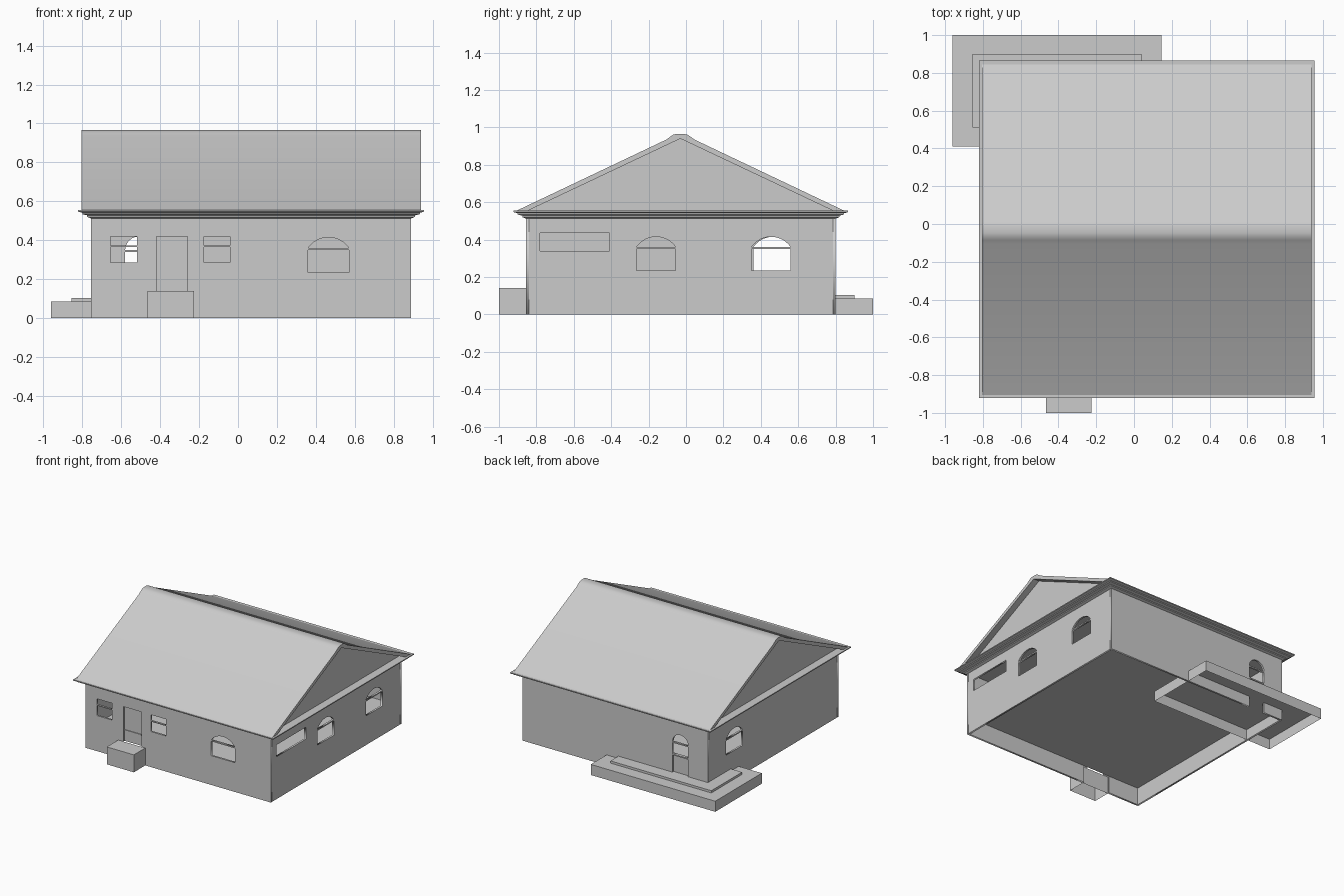
import bpy, bmesh, math
from mathutils import Matrix

cube = bpy.data.objects.get("Cube")
if cube:
    bpy.data.objects.remove(cube, do_unlink=True)

grey = bpy.data.materials.new("plaster_grey")
grey.use_nodes = True
grey.diffuse_color = (0.6, 0.6, 0.6, 1)
grey.node_tree.nodes["Principled BSDF"].inputs["Base Color"].default_value = (0.6, 0.6, 0.6, 1)

# Outer faces of the house
LEFT, RIGHT, FRONT, BACK = -0.755, 0.89, -0.855, 0.80
WALL_TOP, EAVE, FLOOR, THICK = 0.52, 0.555, 0.14, 0.015


def add_object(name, mesh):
    mesh.materials.clear()
    mesh.materials.append(grey)
    obj = bpy.data.objects.new(name, mesh)
    bpy.context.collection.objects.link(obj)
    return obj


def from_bmesh(name, bm):
    bmesh.ops.recalc_face_normals(bm, faces=bm.faces)
    mesh = bpy.data.meshes.new(name)
    bm.to_mesh(mesh)
    bm.free()
    return add_object(name, mesh)


def box(name, x0, x1, y0, y1, z0, z1, open_bottom=False):
    bm = bmesh.new()
    size = Matrix.Diagonal((x1 - x0, y1 - y0, z1 - z0, 1))
    move = Matrix.Translation(((x0 + x1) / 2, (y0 + y1) / 2, (z0 + z1) / 2))
    bmesh.ops.create_cube(bm, size=1, matrix=move @ size)
    bmesh.ops.recalc_face_normals(bm, faces=bm.faces)
    if open_bottom:
        down = [f for f in bm.faces if f.normal.z < -0.5]
        bmesh.ops.delete(bm, geom=down, context="FACES_ONLY")
    mesh = bpy.data.meshes.new(name)
    bm.to_mesh(mesh)
    bm.free()
    return add_object(name, mesh)


def rect(a0, a1, z0, z1):
    return [(a0, z0), (a1, z0), (a1, z1), (a0, z1)]


def arch(a0, a1, z0, rise, steps=12):
    half, mid = (a1 - a0) / 2, (a0 + a1) / 2
    radius = (half * half + rise * rise) / (2 * rise)
    sweep = math.atan2(half, radius - rise)
    angles = [sweep - 2 * sweep * i / steps for i in range(steps + 1)]
    return [(mid + radius * math.sin(t), z0 + rise - radius + radius * math.cos(t)) for t in angles]


def arched_window(a0, a1):
    return [rect(a0, a1, 0.235, 0.35), arch(a0, a1, 0.36, 0.055)]


def sash_window(a0, a1):
    return [rect(a0, a1, 0.285, 0.365), rect(a0, a1, 0.372, 0.42)]


def wall(name, outlines, turn, location):
    """Filled flat curve with holes, turned upright."""
    curve = bpy.data.curves.new(name, "CURVE")
    curve.dimensions, curve.fill_mode = "2D", "BOTH"
    curve.extrude = THICK / 2
    for points in outlines:
        spline = curve.splines.new("POLY")
        spline.points.add(len(points) - 1)
        for p, (a, z) in zip(spline.points, points):
            p.co = (a, z, 0, 1)
        spline.use_cyclic_u = True
    temp = bpy.data.objects.new(name + "_outline", curve)
    bpy.context.collection.objects.link(temp)
    graph = bpy.context.evaluated_depsgraph_get()
    mesh = bpy.data.meshes.new_from_object(temp.evaluated_get(graph))
    bpy.data.objects.remove(temp, do_unlink=True)
    mesh.transform(Matrix.Translation(location) @ Matrix.Rotation(turn, 4, "Z")
                   @ Matrix.Rotation(math.pi / 2, 4, "X"))
    return add_object(name, mesh)


def extrude_profile(name, points, x0, x1):
    bm = bmesh.new()
    face = bm.faces.new([bm.verts.new((x0, y, z)) for y, z in points])
    moved = bmesh.ops.extrude_face_region(bm, geom=[face])["geom"]
    verts = [v for v in moved if isinstance(v, bmesh.types.BMVert)]
    bmesh.ops.translate(bm, verts=verts, vec=(x1 - x0, 0, 0))
    return from_bmesh(name, bm)


# Front wall: notched for the step and door
front_outline = [(LEFT, 0), (-0.465, 0), (-0.465, FLOOR), (-0.42, FLOOR), (-0.42, 0.42),
                 (-0.26, 0.42), (-0.26, FLOOR), (-0.225, FLOOR), (-0.225, 0),
                 (RIGHT, 0), (RIGHT, WALL_TOP), (LEFT, WALL_TOP)]
half = THICK / 2
wall("front_wall", [front_outline] + sash_window(-0.655, -0.52) + sash_window(-0.175, -0.04)
     + arched_window(0.36, 0.57), 0, (0, FRONT + half, 0))

# Back wall: arched doorway
back_outline = [(LEFT, 0), (-0.58, 0), (-0.58, 0.24), (-0.44, 0.24), (-0.44, 0),
                (RIGHT, 0), (RIGHT, WALL_TOP), (LEFT, WALL_TOP)]
wall("back_wall", [back_outline, rect(-0.58, -0.44, 0.25, 0.34), arch(-0.58, -0.44, 0.35, 0.069)],
     0, (0, BACK - half, 0))

# Side walls fit between front and back
side_outline = rect(FRONT + THICK, BACK - THICK, 0, WALL_TOP)
wall("left_wall", [side_outline, rect(-0.78, -0.41, 0.34, 0.435)] + arched_window(-0.265, -0.055)
     + arched_window(0.35, 0.56), math.pi / 2, (RIGHT - half, 0, 0))
wall("right_wall", [side_outline] + arched_window(0.36, 0.57), math.pi / 2, (LEFT + half, 0, 0))

# Doors and floor
box("front_door", -0.425, -0.255, FRONT + 0.015, FRONT + 0.025, FLOOR, 0.425)
box("front_door_rail", -0.42, -0.27, FRONT + 0.009, FRONT + 0.015, 0.225, 0.232)
box("back_door_panel", -0.585, -0.435, BACK - 0.025, BACK - 0.015, 0.085, 0.25)
box("floor", LEFT + THICK, RIGHT - THICK, FRONT + THICK, BACK - THICK, FLOOR, FLOOR + 0.01)

# Front step and stepped back terrace, hollow below
box("front_step", -0.465, -0.225, -1.0, FRONT, 0, FLOOR, True)
box("terrace_lower", -0.96, 0.145, 0.41, 1.0, 0, 0.085, True)
box("terrace_upper", -0.855, 0.04, 0.51, 0.90, 0.085, 0.103, True)

# Stepped eaves moulding
bm = bmesh.new()
rings = []
for out, z in [(0, 0.512), (0.02, 0.52), (0.02, 0.528), (0.045, 0.534),
               (0.045, 0.541), (0.066, 0.547), (0.066, EAVE)]:
    corners = rect(LEFT - out, RIGHT + out, FRONT - out, BACK + out)
    rings.append([bm.verts.new((x, y, z)) for x, y in corners])
for low, high in zip(rings, rings[1:]):
    for i in range(4):
        j = (i + 1) % 4
        bm.faces.new((low[i], low[j], high[j], high[i]))
bm.faces.new(rings[0])
bm.faces.new(rings[-1])
from_bmesh("eaves_moulding", bm)

# Gable roof with rounded ridge cap, mirrored about the ridge
RIDGE = -0.03
outer = [(0.875, EAVE), (0.075, 0.935), (0.055, 0.95), (0.038, 0.961), (0.018, 0.966)]
inner = [(0.815, EAVE), (0, 0.94)]
profile = ([(RIDGE - d, z) for d, z in outer] + [(RIDGE + d, z) for d, z in reversed(outer)]
           + [(RIDGE + inner[0][0], EAVE), (RIDGE, inner[1][1]), (RIDGE - inner[0][0], EAVE)])
roof = extrude_profile("roof", profile, -0.805, 0.94)
bpy.ops.object.select_all(action="DESELECT")
roof.select_set(True)
bpy.context.view_layer.objects.active = roof
bpy.ops.object.shade_smooth_by_angle(angle=math.radians(35))

# Recessed gable walls
gable = [(RIDGE - 0.82, EAVE), (RIDGE + 0.82, EAVE), (RIDGE, 0.945)]
for name, x in (("left_gable", RIGHT - THICK), ("right_gable", LEFT)):
    extrude_profile(name, gable, x, x + THICK)
